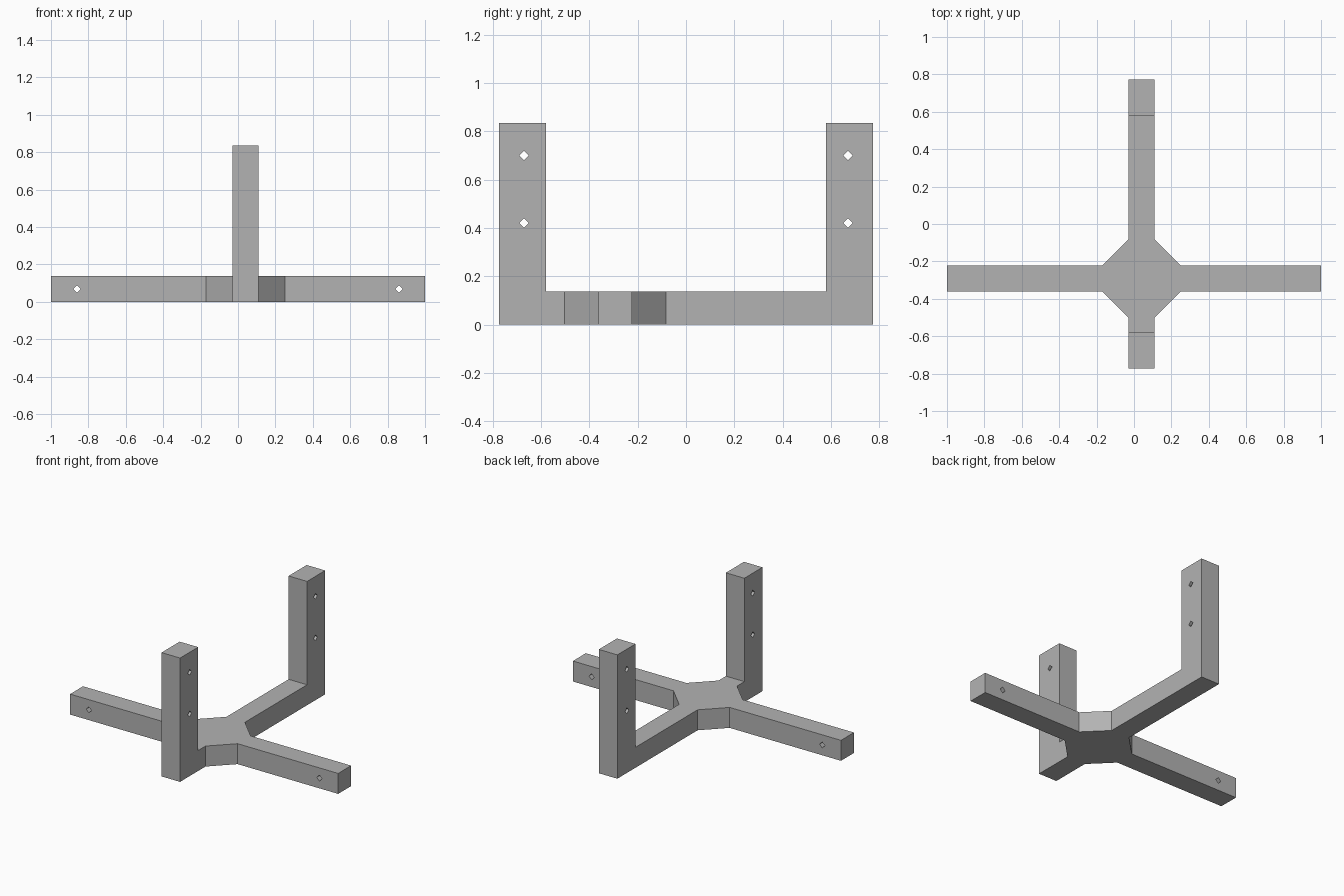
import bpy, bmesh
from mathutils import Matrix, Vector

cube = bpy.data.objects.get("Cube")
if cube:
    bpy.data.objects.remove(cube, do_unlink=True)

grey = bpy.data.materials.new("plain grey")
grey.use_nodes = True
COLOUR = (0.45, 0.45, 0.45, 1)
grey.diffuse_color = COLOUR
grey.node_tree.nodes["Principled BSDF"].inputs["Base Color"].default_value = COLOUR

CX, CY = 0.04, -0.292      # centre of the crossing
HALF = 0.069               # half width of every bar
REACH = 0.21               # how far the corner braces run along the bars
BAR_H, POST_H = 0.138, 0.835
END_Y, POST_D = 0.773, 0.193


def make_object(name, bm):
    bmesh.ops.recalc_face_normals(bm, faces=bm.faces)
    mesh = bpy.data.meshes.new(name)
    bm.to_mesh(mesh)
    bm.free()
    mesh.materials.append(grey)
    obj = bpy.data.objects.new(name, mesh)
    bpy.context.collection.objects.link(obj)
    return obj


def box(name, low, high):
    low, high = Vector(low), Vector(high)
    bm = bmesh.new()
    size = Matrix.Diagonal((high - low).to_4d())
    bmesh.ops.create_cube(bm, size=1, matrix=Matrix.Translation((low + high) / 2) @ size)
    return make_object(name, bm)


def boolean(target, tool, operation):
    mod = target.modifiers.new(tool.name, 'BOOLEAN')
    mod.operation, mod.solver, mod.object = operation, 'EXACT', tool
    tool.hide_render = True
    bpy.context.view_layer.objects.active = target
    bpy.ops.object.modifier_apply(modifier=mod.name)
    bpy.data.objects.remove(tool, do_unlink=True)


# Cross-shaped base: each bar end followed by its braced corner
outline = []
for sx, sy, ends in ((1, 1, (1, END_Y)), (-1, 1, (-1, END_Y)),
                     (-1, -1, (-1, -END_Y)), (1, -1, (1, -END_Y))):
    corner = [(ends[0], CY + sy * HALF), (CX + sx * REACH, CY + sy * HALF),
              (CX + sx * HALF, CY + sy * REACH), (CX + sx * HALF, ends[1])]
    outline += corner if sx * sy > 0 else corner[::-1]

bm = bmesh.new()
base = bm.faces.new([bm.verts.new((x, y, 0)) for x, y in outline])
top = bmesh.ops.extrude_face_region(bm, geom=[base])["geom"]
bmesh.ops.translate(bm, vec=(0, 0, BAR_H),
                    verts=[v for v in top if isinstance(v, bmesh.types.BMVert)])
frame = make_object("cross_frame", bm)

# Upright posts joined to the front and back bar ends
for name, y0, y1 in (("front_post", -END_Y, POST_D - END_Y),
                     ("back_post", END_Y - POST_D, END_Y)):
    post = box(name, (CX - HALF, y0, 0), (CX + HALF, y1, POST_H))
    boolean(frame, post, 'UNION')

# Diamond-shaped screw holes, through the posts along x and the side bars along y
holes = [('Y', (CX, y, z)) for y in (-0.67, 0.67) for z in (0.42, 0.70)]
holes += [('X', (x, CY, BAR_H / 2)) for x in (-0.86, 0.86)]
bm = bmesh.new()
for axis, place in holes:
    turn = Matrix.Rotation(1.570796, 4, axis)
    bmesh.ops.create_cone(bm, cap_ends=True, segments=4, radius1=0.02, radius2=0.02,
                          depth=0.3, matrix=Matrix.Translation(place) @ turn)
boolean(frame, make_object("screw_holes", bm), 'DIFFERENCE')
